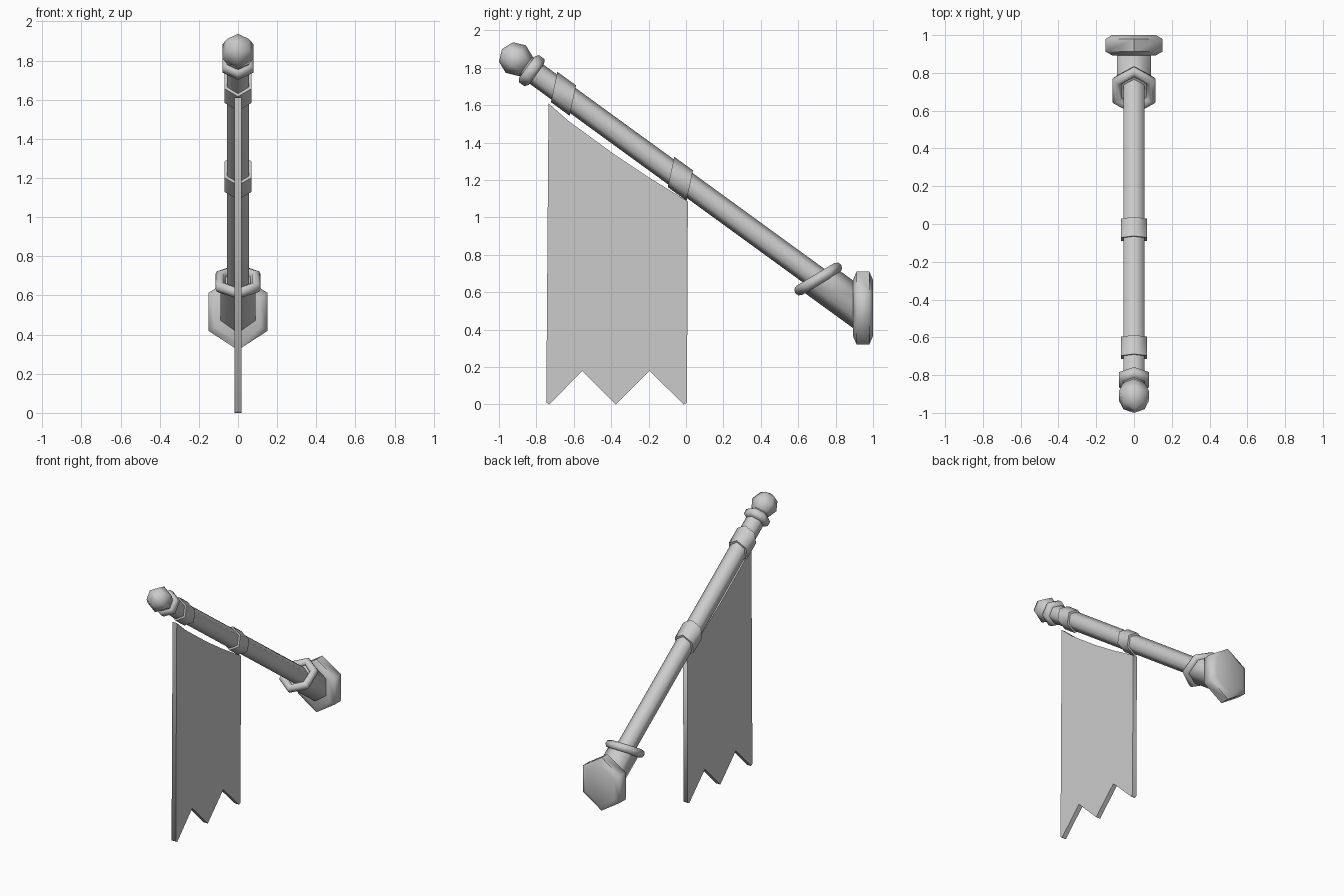
import bpy, bmesh, math
from mathutils import Vector

if "Cube" in bpy.data.objects:
    bpy.data.objects.remove(bpy.data.objects["Cube"])

SLOPE = -0.727
ANG = math.atan(SLOPE)                       # pole angle in the YZ plane
AX = Vector((0, math.cos(ANG), math.sin(ANG)))


def on_axis(y, shift=0.0):
    return Vector((0, y, 1.185 + SLOPE * y)) + AX * shift


def direction(deg):
    a = math.radians(deg)
    return Vector((0, math.cos(a), math.sin(a)))


PERP = direction(math.degrees(ANG) + 90)


def finish(name, bm):
    bmesh.ops.recalc_face_normals(bm, faces=bm.faces)
    me = bpy.data.meshes.new(name)
    bm.to_mesh(me)
    bm.free()
    ob = bpy.data.objects.new(name, me)
    bpy.context.collection.objects.link(ob)
    bpy.ops.object.select_all(action='DESELECT')
    ob.select_set(True)
    bpy.context.view_layer.objects.active = ob
    bpy.ops.object.shade_smooth_by_angle(angle=math.radians(62))
    return ob


def loft(name, rings, closed=False):
    """Hexagonal loft; ring = (centre, vector to top corner, half width in x)."""
    bm = bmesh.new()
    loops = []
    for c, u, hx in rings:
        loop = []
        for k in range(6):
            a = k * math.pi / 3
            p = c + u * math.cos(a)
            p.x += hx * math.sin(a) / math.sin(math.pi / 3)
            loop.append(bm.verts.new(p))
        loops.append(loop)
    pairs = list(zip(loops, loops[1:]))
    if closed:
        pairs.append((loops[-1], loops[0]))
    else:
        bm.faces.new(loops[0])
        bm.faces.new(loops[-1])
    for a, b in pairs:
        for k in range(6):
            j = (k + 1) % 6
            bm.faces.new((a[k], a[j], b[j], b[k]))
    bmesh.ops.remove_doubles(bm, verts=bm.verts, dist=1e-5)
    return finish(name, bm)


# Wall plate with rounded rim
loft("wall_plate", [(Vector((0, y, 0.516)), Vector((0, 0, r)), r * 0.77)
                    for y, r in ((0.893, 0.15), (0.912, 0.195), (0.98, 0.195), (1.0, 0.15))])

# Socket running from the plate to the slanted ring
RING_C = on_axis(0.707)
RING_U = direction(31)
RING_N = direction(-59)
loft("socket", [(on_axis(0.94), Vector((0, 0, 0.127)), 0.089),
                (RING_C, RING_U * 0.112, 0.089)])

# Slanted rounded ring at the mouth of the socket
profile = [(math.cos(i * math.pi / 4), math.sin(i * math.pi / 4)) for i in range(8)]
loft("socket_ring", [(RING_C + RING_N * 0.029 * s,
                      RING_U * (0.116 + 0.029 * c), 0.09 + 0.025 * c)
                     for c, s in profile], closed=True)

# Pole
loft("pole", [(on_axis(y), PERP * 0.063, 0.055) for y in (0.8, -0.88)])

# Two bands holding the banner
for name, y in (("upper_band", -0.655), ("lower_band", -0.03)):
    u = direction(78)
    loft(name, [(on_axis(y, s), u * 0.083, 0.07) for s in (-0.062, 0.062)])

# Rounded collar under the knob
loft("collar", [(on_axis(-0.825, s), PERP * r, r * 0.87)
                for s, r in ((-0.032, 0.07), (-0.018, 0.09), (0.018, 0.09), (0.032, 0.07))])

# Faceted ball at the tip
stacks = [i * math.pi / 4 for i in range(5)]
R = 0.091
bm_rings = [(on_axis(-0.91, -R * math.cos(t)), PERP * max(R * math.sin(t), 0.001),
             max(R * math.sin(t), 0.001) * 0.87) for t in stacks]
loft("tip_ball", bm_rings)

# Hanging banner with sagging top and notched bottom
outline = [(-0.735, 1.61), (-0.63, 1.517), (-0.38, 1.335), (-0.2, 1.215), (0.01, 1.085),
           (0.005, 0.01), (-0.012, 0), (-0.195, 0.18), (-0.375, 0), (-0.555, 0.18),
           (-0.73, 0), (-0.747, 0.01)]
bm = bmesh.new()
face = bm.faces.new([bm.verts.new((-0.017, y, z)) for y, z in outline])
ext = bmesh.ops.extrude_face_region(bm, geom=[face])
bmesh.ops.translate(bm, vec=(0.034, 0, 0),
                    verts=[g for g in ext["geom"] if isinstance(g, bmesh.types.BMVert)])
if not face.is_valid or len([f for f in bm.faces if len(f.verts) == len(outline)]) < 2:
    back = [v for v in bm.verts if v.co.x < 0]
    bmesh.ops.contextual_create(bm, geom=back)
finish("banner", bm)
